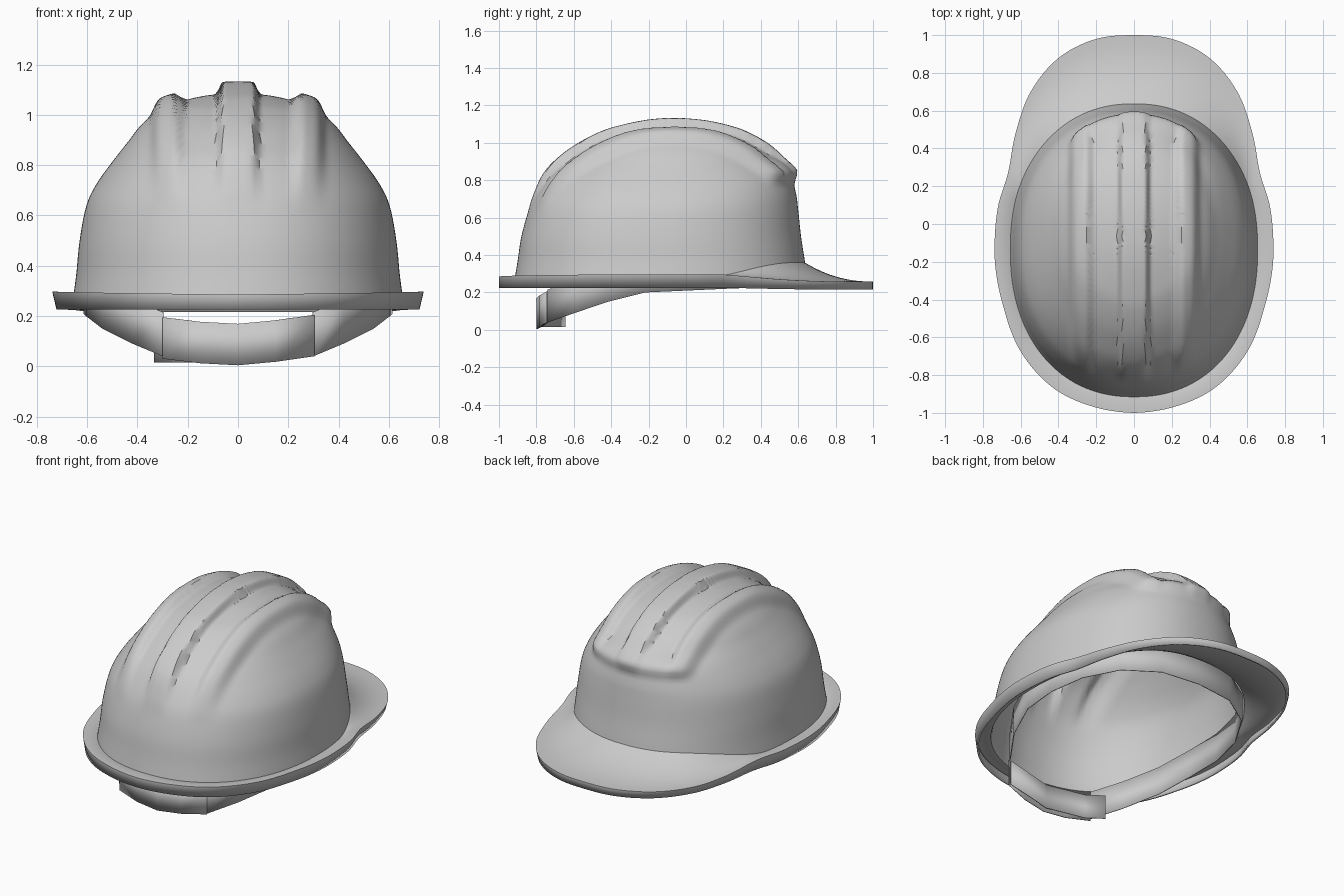
import bpy
import bmesh
from math import sin, cos, pi, atan2, hypot
from mathutils import Vector

if "Cube" in bpy.data.objects:
    bpy.data.objects.remove(bpy.data.objects["Cube"])


def smooth(lo, hi, v):
    t = min(1, max(0, (v - lo) / (hi - lo)))
    return t * t * (3 - 2 * t)


def spline(xs, ys, x):
    """Smooth curve through the points (xs, ys)."""
    n = len(xs)
    i = 0
    while i < n - 2 and x > xs[i + 1]:
        i += 1

    def slope(j):
        a, b = max(0, j - 1), min(n - 1, j + 1)
        return (ys[b] - ys[a]) / (xs[b] - xs[a])
    h = xs[i + 1] - xs[i]
    t = min(1, max(0, (x - xs[i]) / h))
    return ((1 + 2 * t) * (1 - t) ** 2 * ys[i] + t * (1 - t) ** 2 * h * slope(i)
            + t * t * (3 - 2 * t) * ys[i + 1] + t * t * (t - 1) * h * slope(i + 1))


def finish(name, bm, thickness, angle):
    bmesh.ops.recalc_face_normals(bm, faces=bm.faces)
    me = bpy.data.meshes.new(name)
    bm.to_mesh(me)
    bm.free()
    ob = bpy.data.objects.new(name, me)
    bpy.context.collection.objects.link(ob)
    bpy.ops.object.select_all(action='DESELECT')
    ob.select_set(True)
    bpy.context.view_layer.objects.active = ob
    bpy.ops.object.shade_smooth_by_angle(angle=angle)
    mod = ob.modifiers.new("thickness", 'SOLIDIFY')
    mod.thickness = thickness
    mod.offset = -1
    return ob


# Dome levels: height, half width, front y, back y
LEVELS = [(.28, .655, -.915, .645), (.37, .643, -.90, .635), (.5, .63, -.88, .615),
          (.64, .603, -.84, .60), (.73, .56, -.795, .588), (.82, .495, -.73, .56),
          (.89, .44, -.65, .49), (.96, .385, -.55, .41), (1.02, .315, -.43, .30),
          (1.05, .24, -.33, .21), (1.073, .15, -.22, .10), (1.083, .07, -.13, .0),
          (1.085, 0, -.06, -.06)]
TOP = len(LEVELS) - 1
# Half outline of the brim, from the short edge to the tip of the visor
RIM = [(0, -1), (.2, -.972), (.42, -.875), (.6, -.68), (.70, -.42), (.742, -.1),
       (.722, .1), (.668, .28), (.625, .5), (.55, .7), (.4, .88), (.2, .98), (0, 1)]
CY = -.1
RIM_A = [atan2(y - CY, x) for x, y in RIM]
RIM_R = [hypot(x, y - CY) for x, y in RIM]


def visor(a):
    return smooth(.35, .92, sin(a))


def ribs(p):
    """Height of the three raised ribs at a point of the dome."""
    x = abs(p.x)
    centre = 1 - smooth(.055, .09, x)
    side = smooth(.205, .245, x) * (1 - smooth(.29, .36, x))
    lip = smooth(.40, .52, p.y) * (1 - smooth(.22, .27, x))
    end = smooth(.25, .5, p.y)
    fade = smooth(.6, .92, p.z) * (1 - end) + smooth(.77, .83, p.z) * end
    return max(.048 * centre, .04 * side, .03 * lip) * fade


def dome(a, t):
    z, w, y0, y1 = (spline(range(TOP + 1), [l[k] for l in LEVELS], t) for k in range(4))
    w, half = max(w, 1e-4), max((y1 - y0) / 2, 1e-4)
    n = 2.2
    r = (abs(cos(a) / w) ** n + abs(sin(a) / half) ** n) ** (-1 / n)
    p = Vector((r * cos(a), (y0 + y1) / 2 + r * sin(a), z))
    return p + (p - Vector((0, -.1, .35))).normalized() * ribs(p)


def rim(a):
    b = atan2(sin(a), abs(cos(a)))
    r = spline(RIM_A, RIM_R, b)
    return Vector((r * cos(a), CY + r * sin(a), 0))


# Shell: lip, brim with visor, and ribbed dome in one surface
SEG, ROWS, BRIM = 192, 56, 8
bm = bmesh.new()
columns = []
for i in range(SEG):
    a = 2 * pi * i / SEG
    v = visor(a)
    t0 = .9 * v
    base, edge = dome(a, t0), rim(a)
    top = .285 + .012 * abs(cos(a)) * (1 - v) - .027 * v
    low = edge.copy()
    low.x *= .972
    low.z = .225 - .01 * v
    pts = [low]
    for k in range(BRIM):
        u = 1 - k / BRIM
        p = base.lerp(edge, u)
        p.z = top + (base.z - top) * (1 - u) ** 2.2
        if k == 0:
            p.x *= .995
        pts.append(p)
    pts += [dome(a, t0 + (TOP - t0) * k / ROWS) for k in range(ROWS)]
    columns.append([bm.verts.new(p) for p in pts])
pole = bm.verts.new(dome(0, TOP))
for i in range(SEG):
    c, d = columns[i], columns[(i + 1) % SEG]
    for j in range(len(c) - 1):
        bm.faces.new((c[j], d[j], d[j + 1], c[j + 1]))
    bm.faces.new((c[-1], d[-1], pole))
finish("helmet_shell", bm, .012, .7)


def strap(name, path, height):
    """Flat faceted strip standing on the points of the path."""
    bm = bmesh.new()
    pairs = [(bm.verts.new(p), bm.verts.new((p[0], p[1], p[2] + height))) for p in path]
    for (a, b), (c, d) in zip(pairs, pairs[1:]):
        bm.faces.new((a, c, d, b))
    return finish(name, bm, .006, .2)


# Headband: tilted faceted loop, low at the front
HALF = [(.3, -.74, .04), (.42, -.6, .09), (.54, -.42, .15), (.605, -.22, .2),
        (.615, 0, .21), (.57, .22, .22), (.45, .42, .228), (.25, .55, .23)]
left = [(-x, y, z) for x, y, z in reversed(HALF)]
strap("headband", HALF + [(0, .58, .23)] + left, .175)

# Overlapping strap ends that close the headband at the front
strap("strap_outer_end", [(-.3, -.745, .03), (-.15, -.785, .012), (0, -.8, .004),
                          (.15, -.785, .018), (.305, -.745, .04)], .165)
strap("strap_inner_end", [(-.335, -.65, .015), (-.24, -.72, .015),
                          (0, -.775, .015), (.3, -.735, .045)], .15)
